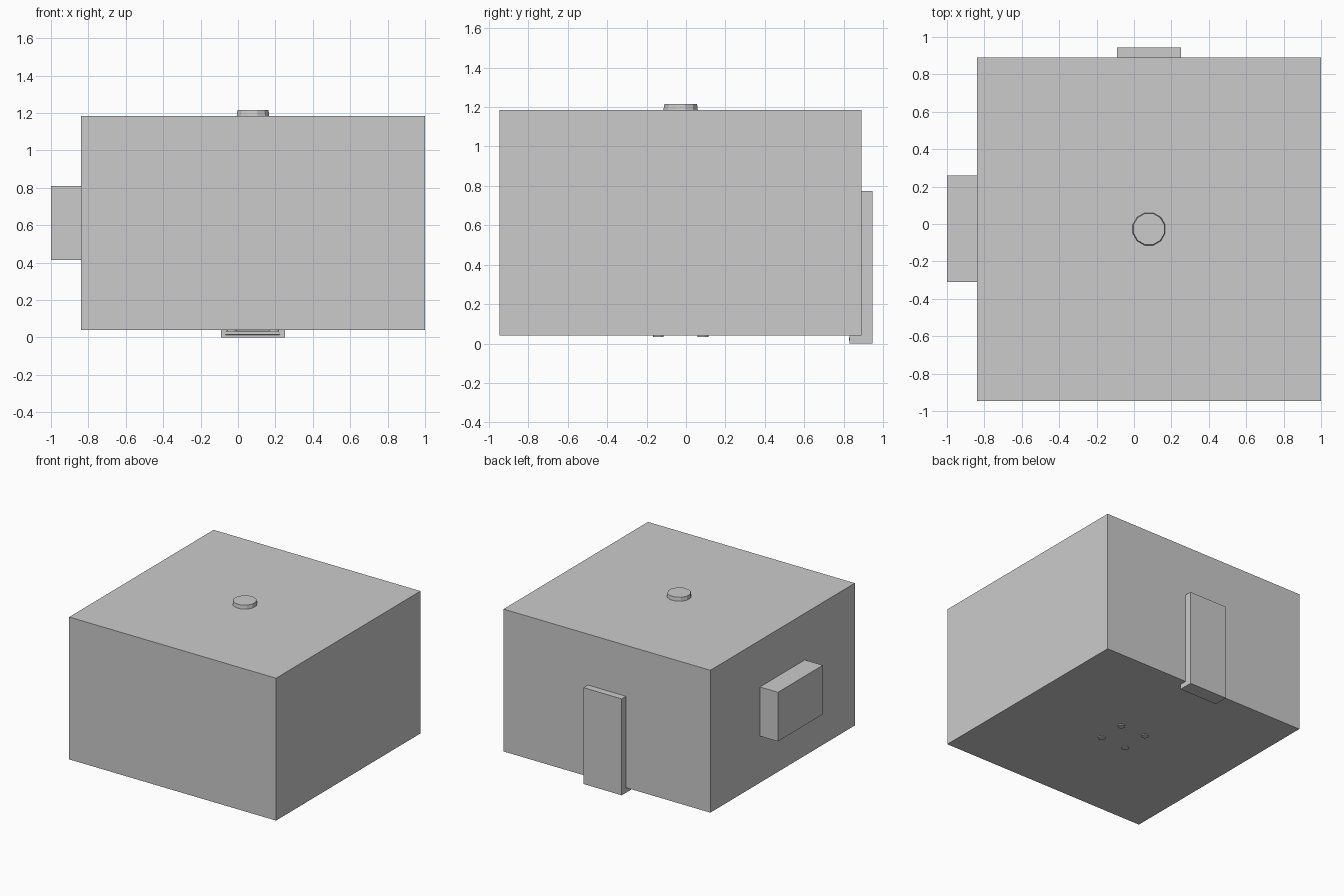
import bpy
import bmesh
import math
from mathutils import Matrix, Vector

if "Cube" in bpy.data.objects:
    bpy.data.objects.remove(bpy.data.objects["Cube"])


def finish(name, bm):
    bmesh.ops.recalc_face_normals(bm, faces=bm.faces)
    mesh = bpy.data.meshes.new(name)
    bm.to_mesh(mesh)
    bm.free()
    obj = bpy.data.objects.new(name, mesh)
    bpy.context.collection.objects.link(obj)
    return obj


def box(name, lo, hi):
    lo, hi = Vector(lo), Vector(hi)
    bm = bmesh.new()
    bmesh.ops.create_cube(bm, size=1)
    bmesh.ops.scale(bm, vec=hi - lo, verts=bm.verts)
    bmesh.ops.translate(bm, vec=(lo + hi) / 2, verts=bm.verts)
    return finish(name, bm)


def frustum(name, x, y, z0, z1, r0, r1, sides=12):
    bm = bmesh.new()
    place = Matrix.Translation((x, y, (z0 + z1) / 2)) @ Matrix.Rotation(math.pi / sides, 4, 'Z')
    bmesh.ops.create_cone(bm, cap_ends=True, segments=sides, radius1=r0,
                          radius2=r1, depth=z1 - z0, matrix=place)
    return finish(name, bm)


# Main room block
box("room_shell", (-0.84, -0.945, 0.04), (1.0, 0.89, 1.185))

# Bay projecting from the left wall
box("window_bay", (-1.0, -0.31, 0.415), (-0.83, 0.26, 0.81))

# Door slab through the back wall, dropping below the floor
box("door", (-0.09, 0.83, 0.0), (0.25, 0.945, 0.775))

# Rounded strip on the exposed front of the door foot
strip = box("door_foot_strip", (-0.07, 0.827, 0.013), (0.225, 0.84, 0.034))
bevel = strip.modifiers.new("rounding", 'BEVEL')
bevel.width = 0.005
bevel.segments = 2

# Ceiling mount poking through the roof
cx, cy = 0.08, -0.027
frustum("roof_cap", cx, cy, 1.17, 1.215, 0.092, 0.086)

# Four leg tips poking through the floor
for i, sx in enumerate((-1, 1)):
    for j, sy in enumerate((-1, 1)):
        frustum(f"leg_tip_{i * 2 + j + 1}", cx + sx * 0.113, cy + sy * 0.113,
                0.033, 0.06, 0.028, 0.028)
